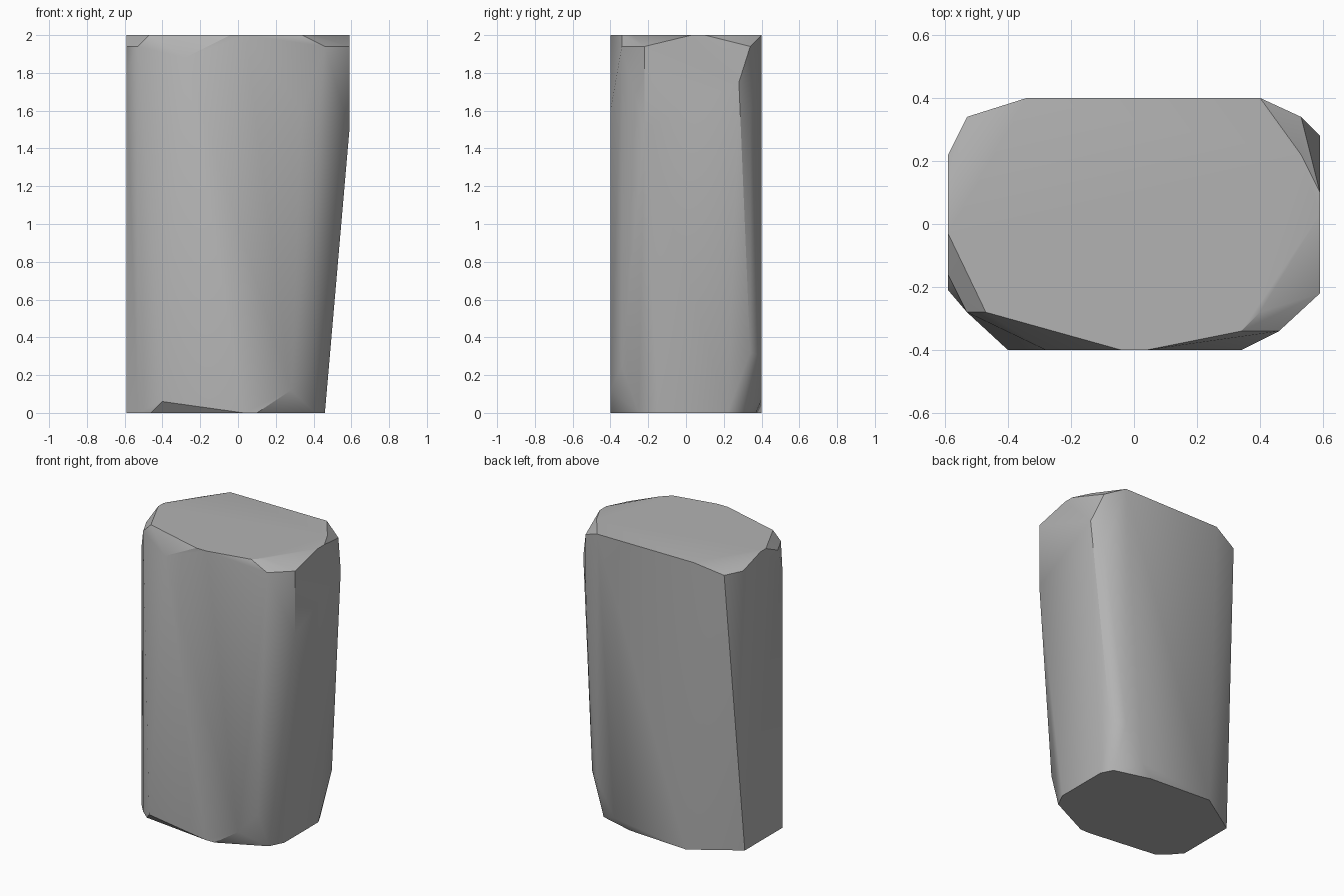
import bpy
import bmesh
import math

# Remove the default cube only
default_cube = bpy.data.objects.get("Cube")
if default_cube:
    bpy.data.objects.remove(default_cube, do_unlink=True)

HEIGHT = 2.0
SHOULDER = 1.94


def make_material(name, colour):
    """One flat, matt colour for viewport and render."""
    material = bpy.data.materials.new(name)
    material.use_nodes = True
    material.diffuse_color = colour
    shader = material.node_tree.nodes["Principled BSDF"]
    shader.inputs["Base Color"].default_value = colour
    shader.inputs["Roughness"].default_value = 0.9
    return material


def ring(outline, height):
    """Lift a flat outline to one height."""
    return [(x, y, height) for x, y in outline]


def build_hull(name, points, material):
    """Wrap the corner points in a convex stone with smooth, chipped facets."""
    bm = bmesh.new()
    for point in points:
        bm.verts.new(point)
    hull = bmesh.ops.convex_hull(bm, input=bm.verts[:])
    loose = [v for v in hull["geom_interior"] + hull["geom_unused"]
             if isinstance(v, bmesh.types.BMVert) and v.is_valid]
    bmesh.ops.delete(bm, geom=list(set(loose)), context="VERTS")
    bmesh.ops.dissolve_limit(bm, angle_limit=math.radians(1),
                             verts=bm.verts[:], edges=bm.edges[:])
    bmesh.ops.recalc_face_normals(bm, faces=bm.faces[:])
    mesh = bpy.data.meshes.new(name)
    bm.to_mesh(mesh)
    bm.free()
    mesh.materials.append(material)
    stone = bpy.data.objects.new(name, mesh)
    bpy.context.collection.objects.link(stone)

    bpy.ops.object.select_all(action="DESELECT")
    stone.select_set(True)
    bpy.context.view_layer.objects.active = stone
    bpy.ops.object.shade_smooth_by_angle(angle=math.radians(30))
    return stone


# Flat cap of the pillar
top_rim = [
    (-.04, -.4), (.04, -.4), (.34, -.34), (.4, -.28), (.59, .03), (.59, .1),
    (.53, .22), (.4, .4), (-.34, .4), (-.59, .03), (-.59, -.03), (-.47, -.28),
]

# Chipped corners just under the cap
shoulder_rim = [
    (.46, -.34), (.59, -.22), (.53, .34), (-.53, .34), (-.59, .22),
    (-.59, -.16), (-.53, -.28),
]

# Foot of the pillar, narrower on the leaning side
bottom_rim = [
    (-.46, -.34), (-.53, -.28), (.03, -.4), (.1, -.4), (.41, -.25),
    (.46, -.15), (.46, .22), (.42, .3), (.17, .37), (-.28, .4),
    (-.59, .2), (-.59, -.21),
]

# Loose corners of the worn sides
side_corners = [
    (-.59, -.21, 1.8), (-.28, -.4, 1.88), (-.4, -.4, .06),
    (.34, -.4, 1.6), (.28, -.4, .12), (.39, -.34, .25),
    (.59, -.22, 1.5), (.59, .28, 1.75), (.53, .34, 1.57),
    (.48, .34, .32), (.4, .4, .3), (.27, .4, .07), (.04, .4, .1),
]

stone_grey = make_material("stone grey", (.45, .45, .45, 1))

corners = (ring(top_rim, HEIGHT) + ring(shoulder_rim, SHOULDER)
           + ring(bottom_rim, 0) + side_corners)
build_hull("stone_pillar", corners, stone_grey)
